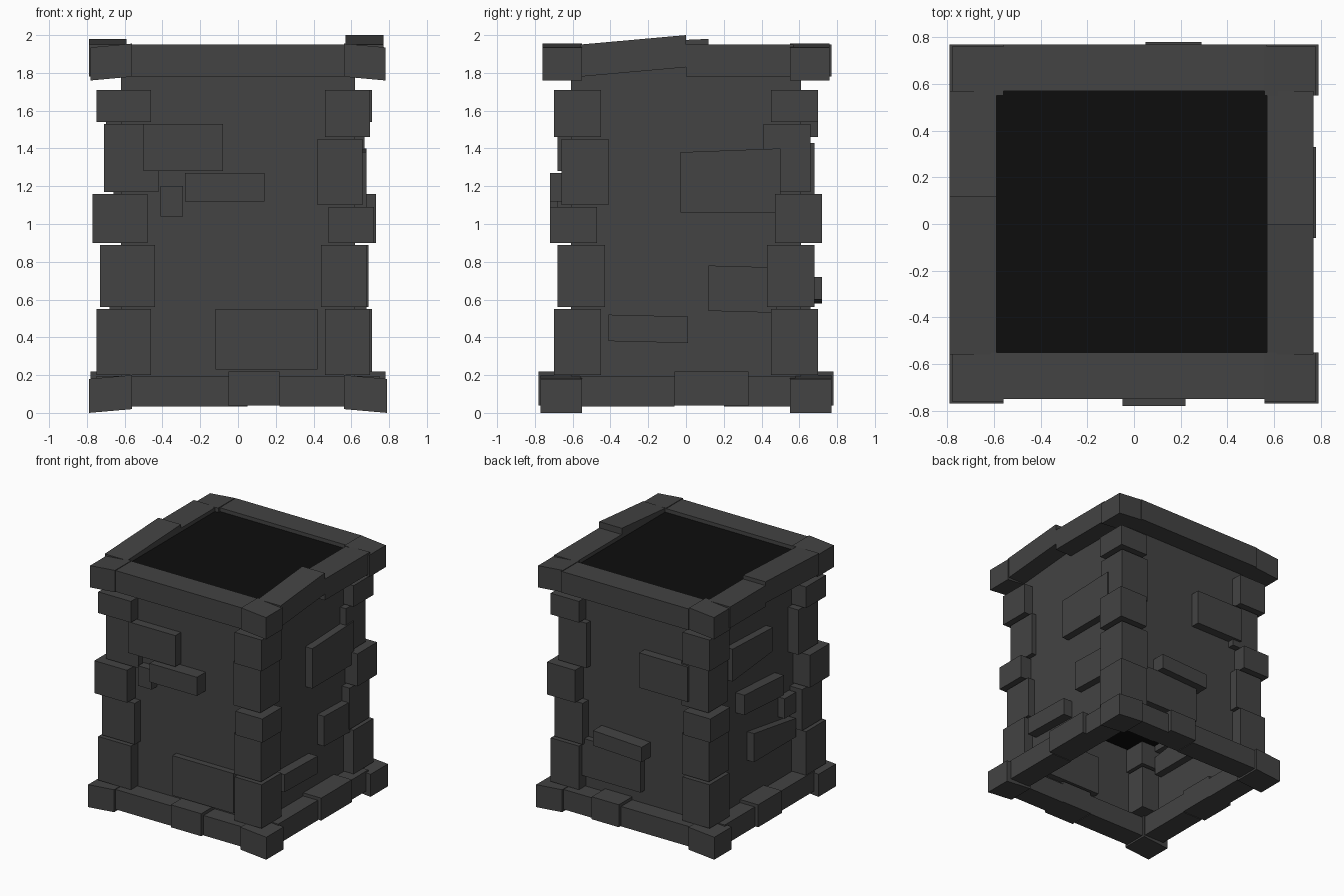
import bpy
import bmesh

cube = bpy.data.objects.get("Cube")
if cube:
    bpy.data.objects.remove(cube, do_unlink=True)


def material(name, value):
    mat = bpy.data.materials.new(name)
    mat.use_nodes = True
    colour = (value, value, value, 1)
    mat.diffuse_color = colour
    mat.node_tree.nodes["Principled BSDF"].inputs["Base Color"].default_value = colour
    return mat


stone = material("dark grey stone", 0.056)
soot = material("black soot", 0.004)

# Each side turns a distance along it and a distance outward into x and y
SIDES = {
    "front": lambda along, out: (along, -out),
    "back": lambda along, out: (along, out),
    "right": lambda along, out: (out, along),
    "left": lambda along, out: (-out, along),
}


def finish(name, bm, mat):
    bmesh.ops.recalc_face_normals(bm, faces=bm.faces)
    mesh = bpy.data.meshes.new(name)
    bm.to_mesh(mesh)
    bm.free()
    mesh.materials.append(mat)
    bpy.context.collection.objects.link(bpy.data.objects.new(name, mesh))


def slab(name, side, start, end, bottom, top, inner, outer,
         rise=0, flare=0, mat=stone):
    """Block on one side; its end is lifted by rise and made taller by flare."""
    bm = bmesh.new()
    outline = [(start, bottom), (end, bottom + rise),
               (end, top + rise + flare), (start, top)]
    place = SIDES[side]
    back, face = [[bm.verts.new((*place(along, out), z)) for along, z in outline]
                  for out in (inner, outer)]
    bm.faces.new(back)
    bm.faces.new(face)
    for i in range(len(outline)):
        bm.faces.new((back[i - 1], back[i], face[i], face[i - 1]))
    finish(name, bm, mat)


# Open wall shell
bm = bmesh.new()
bmesh.ops.create_cube(bm, size=1)
bmesh.ops.scale(bm, vec=(1.24, 1.22, 1.75), verts=bm.verts)
bmesh.ops.translate(bm, vec=(0, 0, 0.97), verts=bm.verts)
caps = [face for face in bm.faces if abs(face.normal.z) > 0.5]
bmesh.ops.delete(bm, geom=caps, context="FACES_ONLY")
finish("wall_shell", bm, stone)

# Sooty flue filling the opening
slab("flue", "front", start=-0.6, end=0.6, bottom=0.75, top=1.92,
     inner=-0.6, outer=0.6, mat=soot)


# Stacked corner stones, every second one set further back
def corner_stack(side, sign, lower_joint, upper_joint, spread):
    joints = [0.2, 0.56, 0.9, lower_joint, upper_joint, 1.72]
    setbacks = [0, 0.02, -0.02, 0.04, 0]
    end = "right" if sign > 0 else "left"
    for bottom, top, setback in zip(joints, joints[1:], setbacks):
        reach = 0.7 - setback
        slab(f"{side}_{end}_corner_stone", side,
             start=sign * (reach - 0.24), end=sign * (reach + spread),
             bottom=bottom, top=top - 0.01,
             inner=reach - 0.25, outer=reach)


corner_stack("front", -1, lower_joint=1.17, upper_joint=1.54, spread=0.05)
corner_stack("back", 1, lower_joint=1.17, upper_joint=1.54, spread=0.01)
corner_stack("front", 1, lower_joint=1.1, upper_joint=1.46, spread=0)
corner_stack("back", -1, lower_joint=1.1, upper_joint=1.46, spread=0)


# Base course: a plain run on each side with one proud stone
def base_course(side, start, end):
    for left, right in ((-0.56, start), (end, 0.58)):
        slab(f"{side}_base_stone", side, left, right,
             bottom=0.035, top=0.195, inner=0.57, outer=0.75)
    slab(f"{side}_proud_base_stone", side, start, end,
         bottom=0.04, top=0.22, inner=0.57, outer=0.78)


base_course("front", start=-0.05, end=0.22)
base_course("right", start=-0.06, end=0.33)
base_course("back", start=0.05, end=0.29)
base_course("left", start=-0.1, end=0.2)


# Crown course: two long stones on each side, the first one may tilt
def crown_course(side, joint, outer, tilt=0):
    for start, end, rise in ((-0.56, joint, tilt), (joint, 0.57, 0)):
        slab(f"{side}_crown_stone", side, start, end, bottom=1.78, top=1.95,
             inner=outer - 0.2, outer=outer, rise=rise)


crown_course("front", joint=-0.09, outer=0.75)
crown_course("back", joint=0.14, outer=0.77)
crown_course("right", joint=0, outer=0.77, tilt=0.05)
crown_course("left", joint=0.12, outer=0.79, tilt=0.03)

# Drooping blocks on the base and crown corners
for side in ("front", "back"):
    for end, sign in (("left", -1), ("right", 1)):
        slab(f"{side}_{end}_base_corner", side, sign * 0.56, sign * 0.79,
             bottom=0.02, top=0.2, inner=0.55, outer=0.77, rise=-0.02)
        slab(f"{side}_{end}_crown_corner", side, sign * 0.56, sign * 0.78,
             bottom=1.78, top=1.955, inner=0.55, outer=0.76, rise=-0.02)


# Odd stones standing out of the walls
def wall_stone(side, start, end, bottom, top, outer=0.68, rise=0, flare=0):
    slab(f"{side}_wall_stone", side, start, end, bottom, top,
         inner=0.56, outer=outer, rise=rise, flare=flare)


wall_stone("front", start=-0.5, end=-0.08, bottom=1.28, top=1.53)
wall_stone("front", start=-0.28, end=0.14, bottom=1.12, top=1.27, outer=0.72)
wall_stone("front", start=-0.41, end=-0.29, bottom=1.04, top=1.2)
wall_stone("front", start=-0.12, end=0.42, bottom=0.23, top=0.55, outer=0.66)

wall_stone("right", start=-0.03, end=0.5, bottom=1.06, top=1.38, flare=0.02)
wall_stone("right", start=0.12, end=0.48, bottom=0.54, top=0.78, rise=-0.01)
wall_stone("right", start=-0.41, end=0.01, bottom=0.38, top=0.52, outer=0.7,
           rise=-0.01)

wall_stone("back", start=-0.49, end=-0.06, bottom=1.15, top=1.43)
wall_stone("back", start=-0.11, end=0.32, bottom=0.58, top=0.7, outer=0.72,
           rise=0.02)
wall_stone("back", start=-0.06, end=0.48, bottom=0.3, top=0.6, outer=0.66)

wall_stone("left", start=-0.13, end=0.38, bottom=1.3, top=1.49, rise=-0.05,
           flare=0.07)
wall_stone("left", start=-0.24, end=0.26, bottom=0.91, top=1.07, outer=0.7,
           rise=0.03)
wall_stone("left", start=-0.42, end=0.11, bottom=0.5, top=0.65, flare=0.08)
wall_stone("left", start=-0.42, end=-0.28, bottom=0.7, top=0.86)
